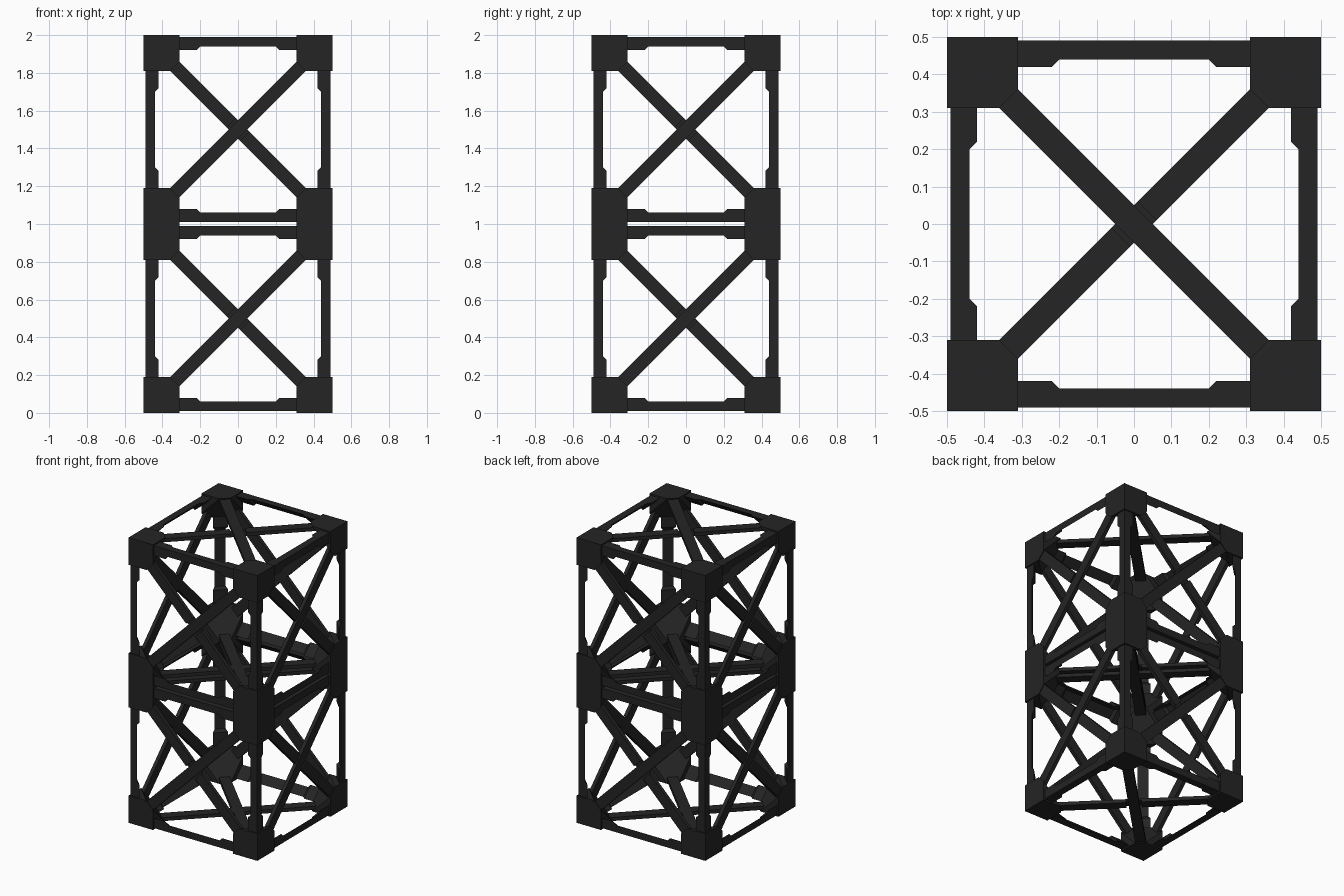
import bpy, bmesh
from math import radians
from mathutils import Matrix, Vector

if "Cube" in bpy.data.objects:
    bpy.data.objects.remove(bpy.data.objects["Cube"])

steel = bpy.data.materials.new("dark_steel")
steel.diffuse_color = (0.018, 0.018, 0.018, 1)
steel.use_nodes = True
steel.node_tree.nodes["Principled BSDF"].inputs["Base Color"].default_value = steel.diffuse_color


def rot(deg, axis):
    return Matrix.Rotation(radians(deg), 4, axis)


def loft(bm, rings, mat):
    """Skin a list of equal-length rings, cap both ends, then transform."""
    vs = [[bm.verts.new(mat @ Vector(p)) for p in r] for r in rings]
    n = len(rings[0])
    for a, b in zip(vs, vs[1:]):
        for i in range(n):
            bm.faces.new((a[i], a[(i + 1) % n], b[(i + 1) % n], b[i]))
    bm.faces.new(vs[0])
    bm.faces.new(vs[-1])


def finish(bm, name):
    """Place the part in the lower and the upper cube."""
    bmesh.ops.recalc_face_normals(bm, faces=bm.faces)
    me = bpy.data.meshes.new(name)
    bm.to_mesh(me)
    bm.free()
    me.materials.append(steel)
    for label, z in (("lower", 0.5), ("upper", 1.5)):
        ob = bpy.data.objects.new(f"{label}_{name}", me)
        ob.location.z = z
        bpy.context.collection.objects.link(ob)


# Corner blocks: cubes whose inward corner is sliced off by one diagonal plane
bm = bmesh.new()
for sx in (-1, 1):
    for sy in (-1, 1):
        for sz in (-1, 1):
            s = Vector((sx, sy, sz))
            new = bmesh.ops.create_cube(
                bm, size=0.19, matrix=Matrix.Translation(s * 0.405))["verts"]
            geom = new + list({e for v in new for e in v.link_edges}) \
                + list({f for v in new for f in v.link_faces})
            cut = bmesh.ops.bisect_plane(bm, geom=geom, plane_co=s * 0.39,
                                         plane_no=-s, clear_outer=True)["geom_cut"]
            bmesh.ops.contextual_create(
                bm, geom=[e for e in cut if isinstance(e, bmesh.types.BMEdge)])
finish(bm, "corner_blocks")

# Edge beams: triangular bars with thicker tapered ends
bm = bmesh.new()
for base in (Matrix(), rot(90, 'X'), rot(90, 'Y')):
    for k in range(4):
        rings = []
        for t, i in ((-.33, .42), (-.22, .42), (-.20, .44),
                     (.20, .44), (.22, .42), (.33, .42)):
            rings.append([(-.49, -.49, t), (-i, -.49, t), (-.49, -i, t)])
        loft(bm, rings, base @ rot(90 * k, 'Z'))
finish(bm, "edge_beams")

# Cross braces: one full bar and one notched bar on each of the six faces
bm = bmesh.new()
faces = [rot(90 * k, 'Z') for k in range(4)]
faces += [rot(s * 90, 'X') @ rot(90, 'Y') for s in (-1, 1)]
W, L = 0.035, 0.50
full = [(-L, -.49), (L, -.49), (L, -.465), (-L, -.465)]
notched = [(-L, -.49), (-.05, -.49), (-.05, -.475), (.05, -.475),
           (.05, -.49), (L, -.49), (L, -.465), (-L, -.465)]
for m in faces:
    for prof, ang in ((full, -45), (notched, 45)):
        loft(bm, [[(x, y, z) for x, y in prof] for z in (-W, W)], m @ rot(ang, 'Y'))
finish(bm, "cross_braces")
